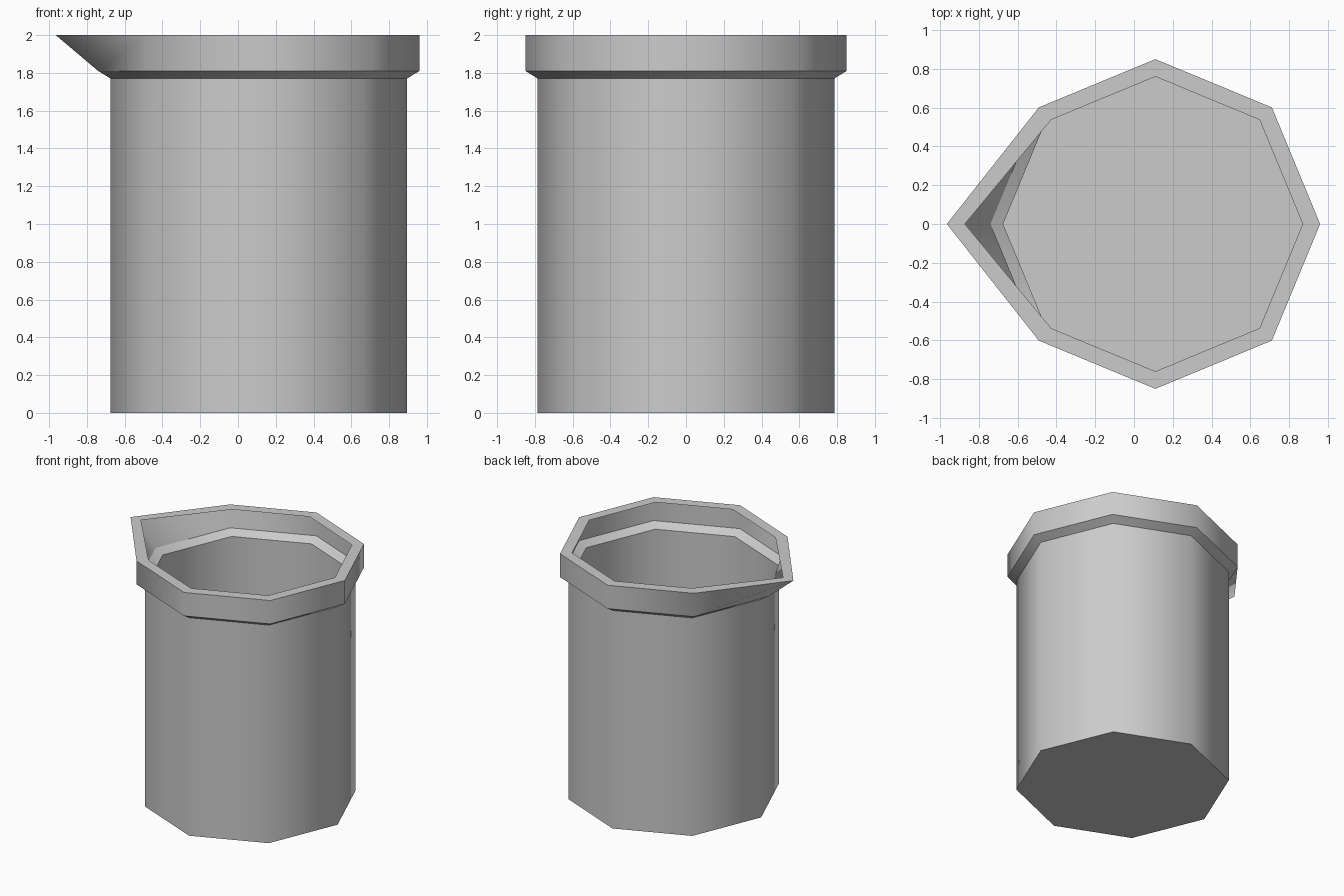
import bpy
import bmesh
from math import cos, sin, pi

cube = bpy.data.objects.get("Cube")
if cube:
    bpy.data.objects.remove(cube, do_unlink=True)

SIDES = 8
CENTRE_X = 0.11
# Radius, height and position of the spout vertex, from base to inner lip
RINGS = [
    (0.785, 0.00, -0.675),
    (0.785, 1.77, -0.675),
    (0.85, 1.81, -0.74),
    (0.85, 2.00, -0.965),
    (0.76, 2.00, -0.872),
]

grey = bpy.data.materials.new("plain_grey")
grey.use_nodes = True
colour = (0.6, 0.6, 0.6, 1)
grey.diffuse_color = colour
grey.node_tree.nodes["Principled BSDF"].inputs["Base Color"].default_value = colour

bm = bmesh.new()


def add_ring(radius, z, spout_x):
    """Octagon of vertices whose -x corner is pulled out to the spout."""
    ring = []
    for i in range(SIDES):
        a = 2 * pi * i / SIDES
        x = spout_x if i == SIDES // 2 else CENTRE_X + radius * cos(a)
        ring.append(bm.verts.new((x, radius * sin(a), z)))
    return ring


# Open thin-walled vessel: wall, flare, collar and flat lip
rings = [add_ring(*r) for r in RINGS]
for low, high in zip(rings, rings[1:]):
    for i in range(SIDES):
        j = (i + 1) % SIDES
        bm.faces.new((low[i], low[j], high[j], high[i]))

# Closed base
bm.faces.new(list(reversed(rings[0])))

# Smooth around the vessel, sharp at each level
for face in bm.faces:
    face.smooth = True
for ring in rings:
    for i in range(SIDES):
        bm.edges.get((ring[i], ring[(i + 1) % SIDES])).smooth = False

mesh = bpy.data.meshes.new("beaker")
bm.to_mesh(mesh)
bm.free()
mesh.materials.append(grey)
beaker = bpy.data.objects.new("beaker", mesh)
bpy.context.collection.objects.link(beaker)
